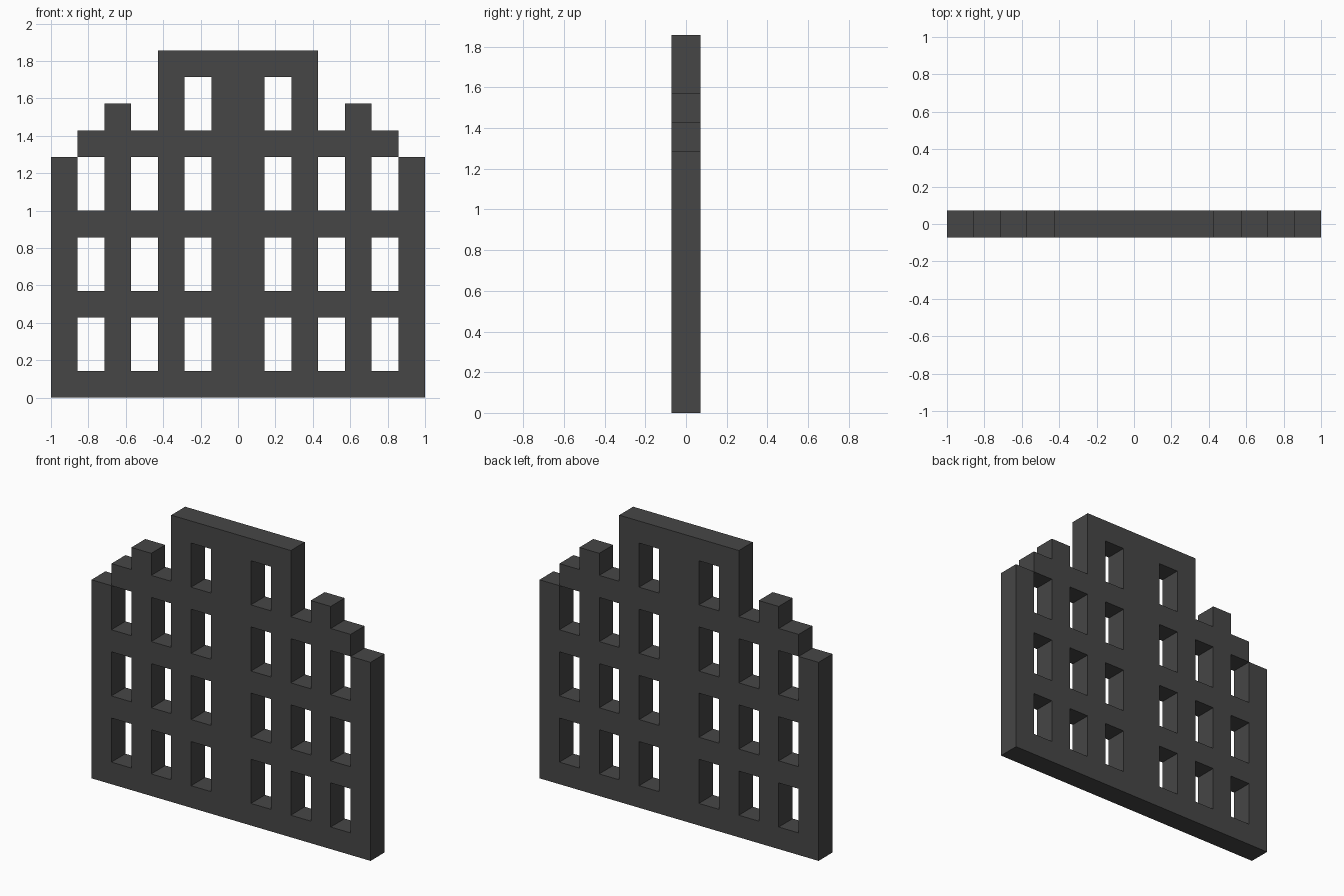
import bpy
import bmesh

if "Cube" in bpy.data.objects:
    bpy.data.objects.remove(bpy.data.objects["Cube"])

U = 1 / 7          # one module: the wall is 14 modules wide and 1 thick
D = U / 2

# Wall height in modules for each column from the centre outwards
HEIGHTS = [13, 13, 13, 10, 11, 10, 9]
WINDOW_COLUMNS = (1, 3, 5)


def solid(i, k):
    """True when the module at column i, row k is wall and not a window."""
    c = i if i >= 0 else -i - 1          # mirrored about the centre
    if c > 6 or k < 0 or k >= HEIGHTS[c]:
        return False
    top_row = 12 if c == 1 else 9
    is_window = c in WINDOW_COLUMNS and k < top_row and k % 3 != 0
    return not is_window


bm = bmesh.new()
cache = {}


def vert(x, y, z):
    key = (x, y, z)
    if key not in cache:
        cache[key] = bm.verts.new((x * U, y * D, z * U))
    return cache[key]


def quad(*pts):
    bm.faces.new([vert(*p) for p in pts])


for i in range(-7, 7):
    for k in range(13):
        if not solid(i, k):
            continue
        j, m = i + 1, k + 1
        # front and back
        quad((i, -1, k), (j, -1, k), (j, -1, m), (i, -1, m))
        quad((i, 1, k), (i, 1, m), (j, 1, m), (j, 1, k))
        # outer edges and window reveals
        if not solid(i - 1, k):
            quad((i, -1, k), (i, -1, m), (i, 1, m), (i, 1, k))
        if not solid(j, k):
            quad((j, -1, k), (j, 1, k), (j, 1, m), (j, -1, m))
        if not solid(i, k - 1):
            quad((i, -1, k), (i, 1, k), (j, 1, k), (j, -1, k))
        if not solid(i, m):
            quad((i, -1, m), (j, -1, m), (j, 1, m), (i, 1, m))

mesh = bpy.data.meshes.new("facade_wall")
bm.to_mesh(mesh)
bm.free()
wall = bpy.data.objects.new("facade_wall", mesh)
bpy.context.collection.objects.link(wall)

mat = bpy.data.materials.new("dark grey")
mat.diffuse_color = (0.061, 0.061, 0.061, 1)
mat.use_nodes = True
mat.node_tree.nodes["Principled BSDF"].inputs["Base Color"].default_value = mat.diffuse_color
mesh.materials.append(mat)
